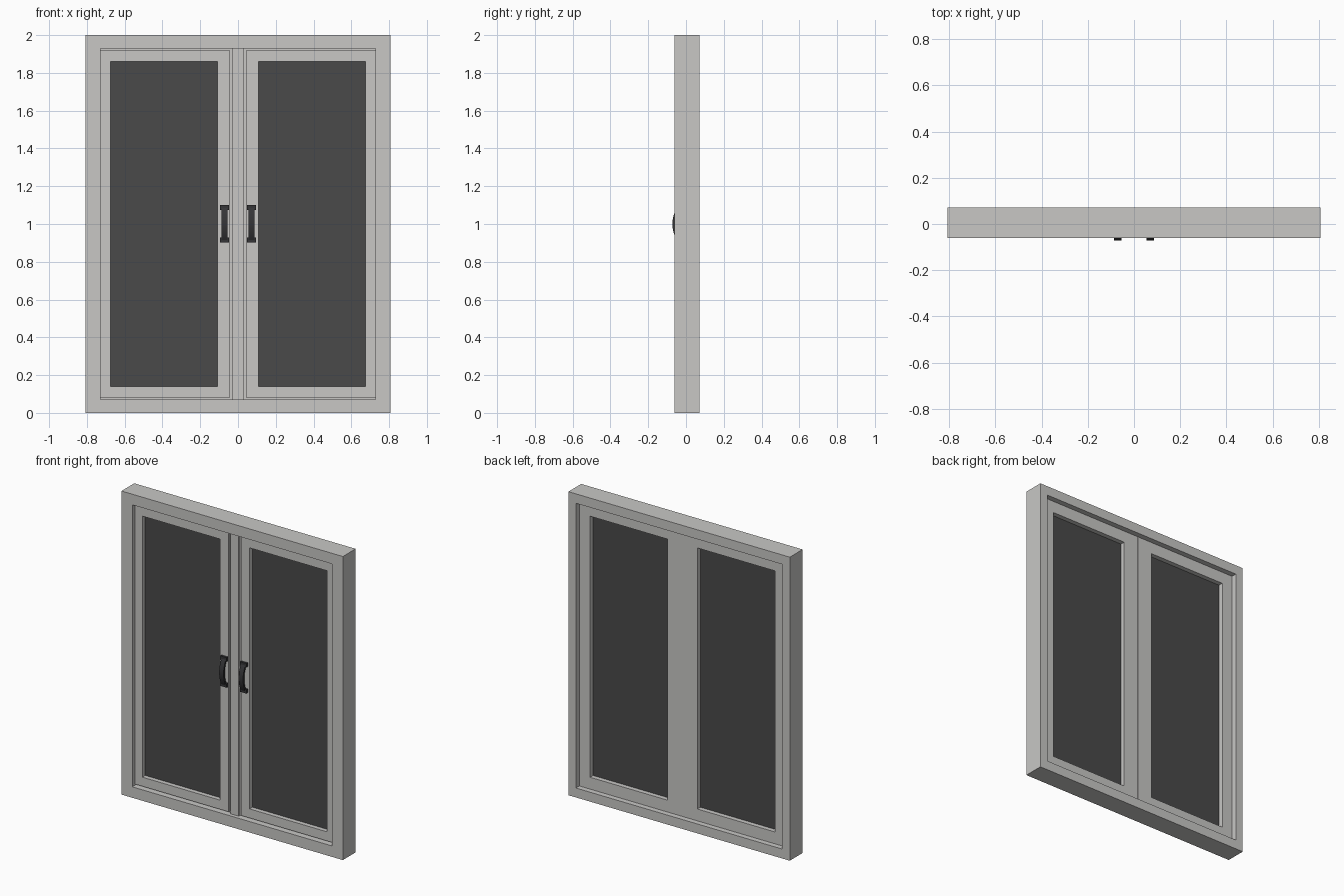
import bpy, bmesh, math

if "Cube" in bpy.data.objects:
    bpy.data.objects.remove(bpy.data.objects["Cube"])


def material(name, rgb):
    m = bpy.data.materials.new(name)
    m.diffuse_color = (*rgb, 1)
    m.use_nodes = True
    m.node_tree.nodes["Principled BSDF"].inputs["Base Color"].default_value = m.diffuse_color
    return m


GREY = material("light grey paint", (0.58, 0.575, 0.56))
GLASS = material("dark glass", (0.068, 0.068, 0.068))
METAL = material("black metal", (0.035, 0.035, 0.038))


def finish(name, bm, mat):
    bmesh.ops.recalc_face_normals(bm, faces=bm.faces)
    me = bpy.data.meshes.new(name)
    bm.to_mesh(me)
    bm.free()
    me.materials.append(mat)
    ob = bpy.data.objects.new(name, me)
    bpy.context.collection.objects.link(ob)
    return ob


def loft(name, loops, mat, closed=True):
    """Join four-cornered loops; closed makes a ring, otherwise the ends are capped."""
    bm = bmesh.new()
    rows = [[bm.verts.new(p) for p in loop] for loop in loops]
    n = len(rows)
    for i in range(n if closed else n - 1):
        a, b = rows[i], rows[(i + 1) % n]
        for k in range(4):
            j = (k + 1) % 4
            bm.faces.new((a[k], a[j], b[j], b[k]))
    if not closed:
        bm.faces.new(rows[0])
        bm.faces.new(rows[-1])
    return finish(name, bm, mat)


def rect(x0, x1, z0, z1, y):
    return [(x0, y, z0), (x1, y, z0), (x1, y, z1), (x0, y, z1)]


def box(name, x0, x1, y0, y1, z0, z1, mat):
    return loft(name, [rect(x0, x1, z0, z1, y0), rect(x0, x1, z0, z1, y1)], mat, False)


# outer frame with a front lip and a wider rebate at the back
outer, lip, rebate = (-.807, .807, 0, 2), (-.728, .728, .072, 1.93), (-.752, .752, .062, 1.938)
loft("outer_frame", [rect(*outer, -.061), rect(*outer, .072), rect(*rebate, .072),
                     rect(*rebate, -.02), rect(*lip, -.02), rect(*lip, -.061)], GREY)

# centre strip covering the meeting line
box("centre_strip", -.03, .03, -.036, -.018, .072, 1.93, GREY)

for side, s in (("left", -1), ("right", 1)):
    def span(a, b):
        return (min(s * a, s * b), max(s * a, s * b))

    # door leaf: wide back layer, stepped front layer, window opening
    back = (*span(.0005, .752), .062, 1.938)
    front = (*span(.045, .728), .08, 1.92)
    hole = (*span(.108, .674), .14, 1.86)
    loft(side + "_door", [rect(*back, .036), rect(*back, -.02), rect(*front, -.02),
                          rect(*front, -.034), rect(*hole, -.034), rect(*hole, .036)], GREY)
    # glass pane
    box(side + "_glass", *span(.106, .676), -.004, .005, .138, 1.862, GLASS)

    # handle: bowed grip between two mounting feet
    loops = []
    for i in range(17):
        t = -1 + i / 8
        z, y = 1 + .09 * t, -.072 + .026 * t * t
        x0, x1 = span(.055, .087)
        loops.append([(x0, y, z), (x1, y, z), (x1, y + .013, z), (x0, y + .013, z)])
    grip = loft(side + "_handle_grip", loops, METAL, False)
    bpy.context.view_layer.objects.active = grip
    grip.select_set(True)
    bpy.ops.object.shade_smooth_by_angle(angle=math.radians(30))
    grip.select_set(False)
    for end, z in (("lower", .902), ("upper", 1.074)):
        box(f"{side}_handle_{end}_foot", *span(.048, .095), -.049, -.033, z, z + .026, METAL)
